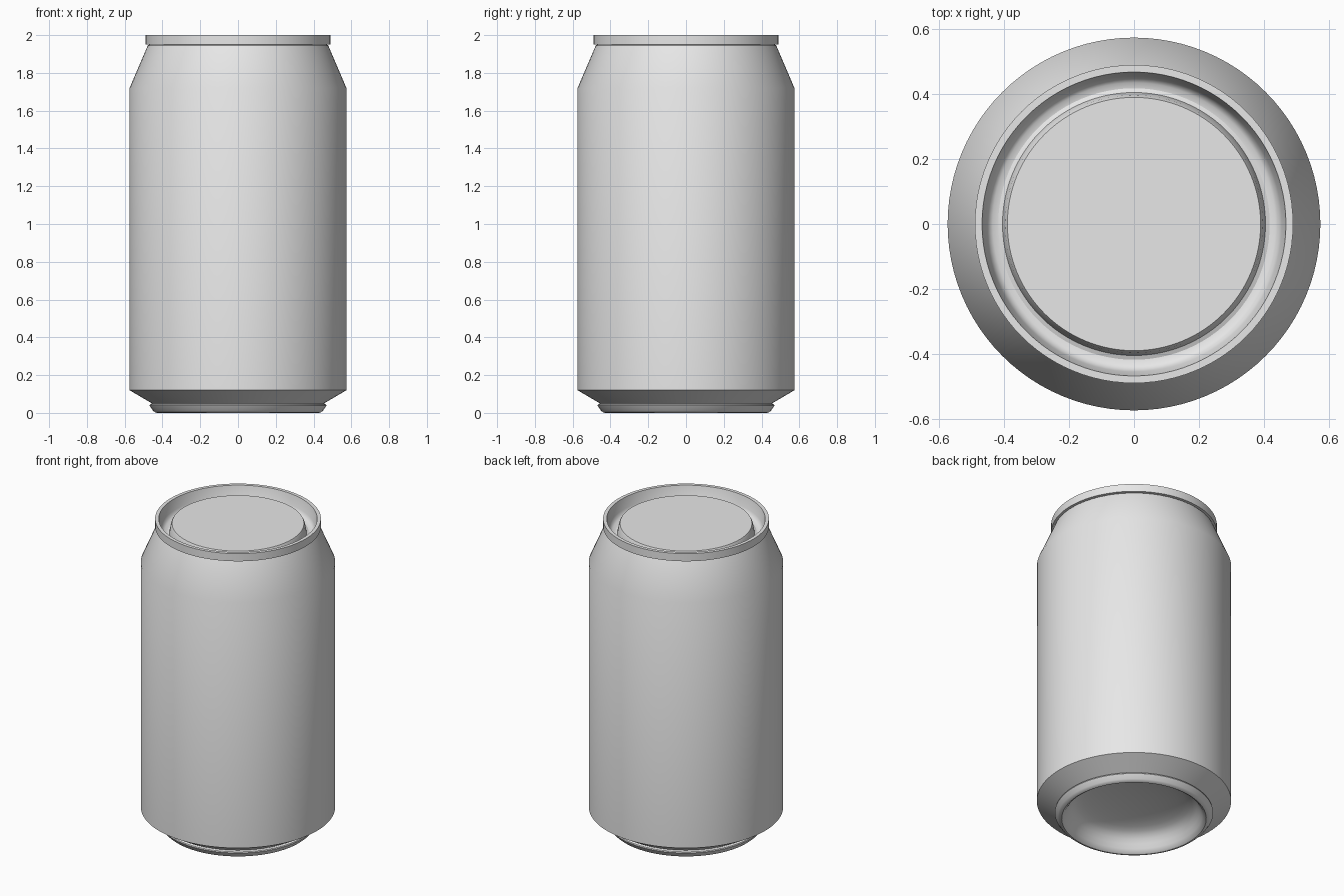
import bpy, bmesh, math

SEGMENTS = 96

# Start clean of the default cube only
cube = bpy.data.objects.get("Cube")
if cube:
    bpy.data.objects.remove(cube, do_unlink=True)

# Plain grey metal
metal = bpy.data.materials.new("light_grey_metal")
metal.use_nodes = True
grey = (0.8, 0.8, 0.8, 1.0)
metal.diffuse_color = grey
metal.node_tree.nodes["Principled BSDF"].inputs["Base Color"].default_value = grey


def lathe(name, profile):
    """Spin (radius, height) points around z; zero radius closes to a pole."""
    bm = bmesh.new()
    rings = []
    for r, z in profile:
        if r == 0:
            rings.append([bm.verts.new((0, 0, z))] * SEGMENTS)
        else:
            angles = [math.tau * i / SEGMENTS for i in range(SEGMENTS)]
            rings.append([bm.verts.new((r * math.cos(a), r * math.sin(a), z)) for a in angles])
    for low, high in zip(rings, rings[1:]):
        for i in range(SEGMENTS):
            j = (i + 1) % SEGMENTS
            corners = [low[i], low[j], high[j], high[i]]
            bm.faces.new(list(dict.fromkeys(corners)))
    mesh = bpy.data.meshes.new(name)
    bm.to_mesh(mesh)
    bm.free()
    mesh.materials.append(metal)
    obj = bpy.data.objects.new(name, mesh)
    bpy.context.collection.objects.link(obj)
    bpy.ops.object.select_all(action='DESELECT')
    obj.select_set(True)
    bpy.context.view_layer.objects.active = obj
    bpy.ops.object.shade_smooth_by_angle(angle=math.radians(30))
    return obj


# Domed underside, curving into the rounded foot ring
dome = [(0.36 * math.sin(a), 0.08 + 0.07 * math.cos(a))
        for a in (math.radians(11.25 * k) for k in range(8))]
foot = [(0.372, 0.075), (0.388, 0.05), (0.402, 0.025), (0.414, 0.008), (0.427, 0.0),
        (0.440, 0.003), (0.450, 0.012), (0.468, 0.038), (0.466, 0.045), (0.455, 0.05)]
lathe("base", dome + foot)

# Bevelled bottom, straight wall and tapered neck
lathe("body", [(0.455, 0.05), (0.574, 0.12), (0.574, 1.72), (0.478, 1.945), (0.470, 1.95)])

# Rolled rim, countersunk groove and raised lid panel
lathe("rim_and_lid", [(0.470, 1.95), (0.490, 1.95), (0.490, 2.0), (0.468, 2.0),
                      (0.455, 1.935), (0.447, 1.917), (0.435, 1.908), (0.418, 1.905),
                      (0.405, 1.91), (0.397, 1.955), (0.390, 1.97), (0.0, 1.97)])
